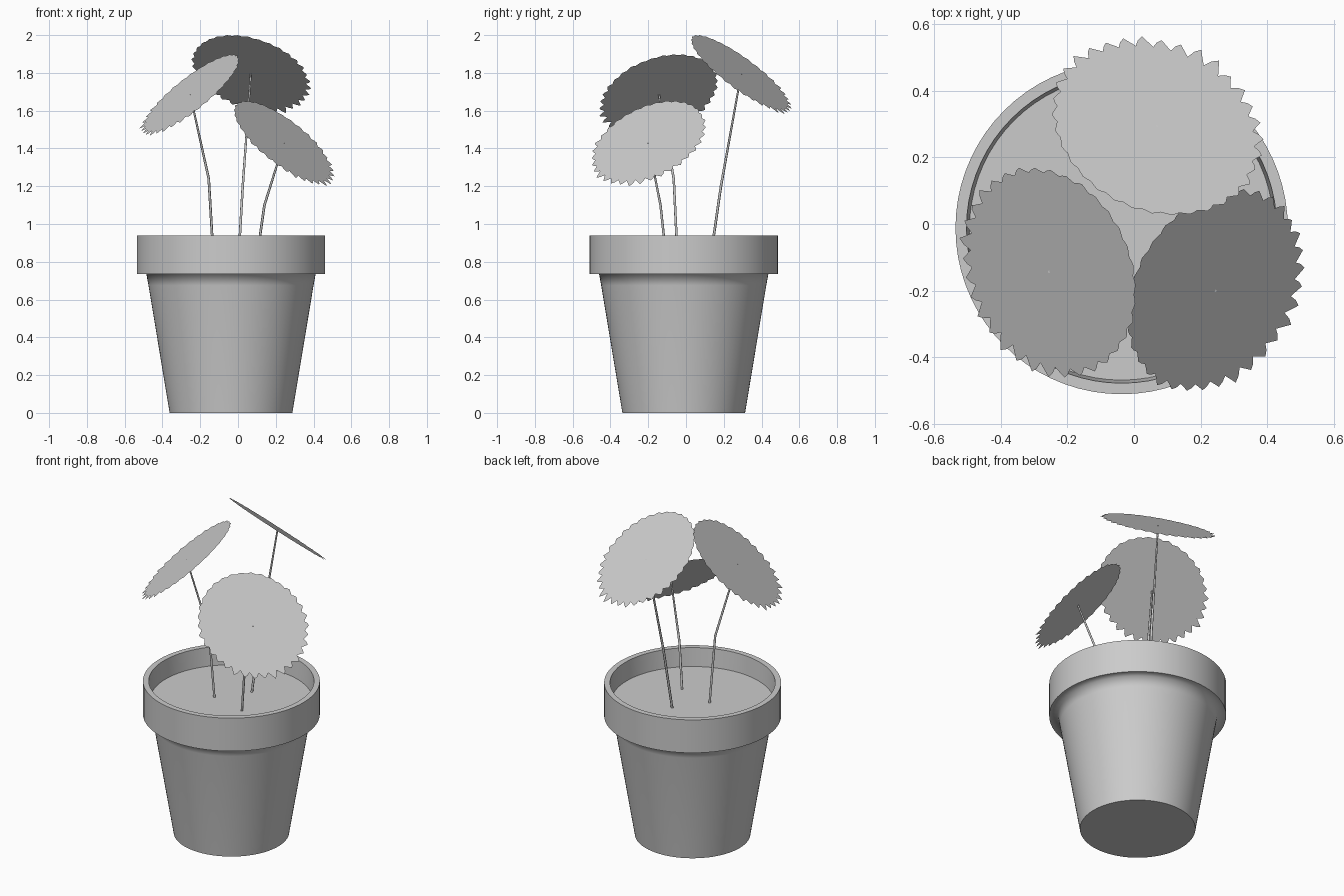
import bpy, bmesh, math, random
from mathutils import Vector

if "Cube" in bpy.data.objects:
    bpy.data.objects.remove(bpy.data.objects["Cube"])

random.seed(4)
CX, CY = -0.037, -0.012      # pot axis
SOIL_Z = 0.827


def add_object(name, bm, smooth=None):
    bmesh.ops.recalc_face_normals(bm, faces=bm.faces)
    mesh = bpy.data.meshes.new(name)
    bm.to_mesh(mesh)
    bm.free()
    ob = bpy.data.objects.new(name, mesh)
    bpy.context.collection.objects.link(ob)
    if smooth:
        bpy.ops.object.select_all(action='DESELECT')
        ob.select_set(True)
        bpy.context.view_layer.objects.active = ob
        bpy.ops.object.shade_smooth_by_angle(angle=math.radians(smooth))
    return ob


# Pot: lathed tapered body with an overhanging rim
profile = [(0, 0), (0.325, 0), (0.3255, 0.004), (0.437, 0.675), (0.448, 0.735),
           (0.498, 0.735), (0.498, 0.94), (0.465, 0.94), (0.455, SOIL_Z - 0.01)]
bm = bmesh.new()
verts = [bm.verts.new((r, 0, z)) for r, z in profile]
edges = [bm.edges.new(p) for p in zip(verts, verts[1:])]
bmesh.ops.spin(bm, geom=verts + edges, cent=(0, 0, 0), axis=(0, 0, 1),
               angle=2 * math.pi, steps=72, use_duplicate=False)
bmesh.ops.remove_doubles(bm, verts=bm.verts, dist=0.0005)
pot = add_object("pot", bm, 82)
pot.location = (CX, CY, 0)

# Soil: flat disc inside the rim
bm = bmesh.new()
bmesh.ops.create_circle(bm, cap_ends=True, radius=0.457, segments=72)
soil = add_object("soil", bm)
soil.location = (CX, CY, SOIL_Z)


def make_leaf(name, centre, heading, tilt):
    """Flat round leaf; the teeth grow deeper toward the drooping outer side."""
    h, t = math.radians(heading), math.radians(tilt)
    u = Vector((math.cos(h) * math.cos(t), math.sin(h) * math.cos(t), -math.sin(t)))
    v = Vector((-math.sin(h), math.cos(h), 0))
    c = Vector(centre)
    bm = bmesh.new()
    rim, teeth = [], 34
    for i in range(teeth):
        jitter = random.uniform(0.7, 1.2)
        for frac, rise in ((0, 0), (0.3, 0.5), (0.55, 1), (0.8, 0.6)):
            a = 2 * math.pi * (i + frac) / teeth
            depth = (0.008 + 0.034 * ((1 + math.cos(a)) / 2) ** 1.3) * jitter
            r = 0.306 - 0.012 * math.cos(a) + depth * rise
            rim.append(bm.verts.new(c + u * r * math.cos(a) + v * r * math.sin(a)))
    hub = bm.verts.new(c)
    for p, q in zip(rim, rim[1:] + rim[:1]):
        bm.faces.new((hub, p, q))
    return add_object(name, bm)


def make_stem(name, points):
    curve = bpy.data.curves.new(name, 'CURVE')
    curve.dimensions = '3D'
    curve.bevel_depth = 0.007
    curve.bevel_resolution = 1
    curve.use_fill_caps = True
    spline = curve.splines.new('POLY')
    spline.points.add(len(points) - 1)
    for p, co in zip(spline.points, points):
        p.co = (*co, 1)
    spline.points[-1].radius = 0.7
    ob = bpy.data.objects.new(name, curve)
    bpy.context.collection.objects.link(ob)


# Three leaves, each on a slightly bent stem: leaf centre, heading, tilt, stem base and knee
plants = [
    ("back", (0.068, 0.292, 1.795), 66, 39, [(0.003, 0.13, 0.82), (0.025, 0.185, 1.2)]),
    ("left", (-0.253, -0.143, 1.685), 204, 41, [(-0.13, -0.045, 0.82), (-0.155, -0.065, 1.24)]),
    ("right", (0.243, -0.2, 1.43), -32, 43, [(0.1, -0.105, 0.82), (0.14, -0.135, 1.1)]),
]
for side, centre, heading, tilt, stem in plants:
    make_leaf(side + "_leaf", centre, heading, tilt)
    make_stem(side + "_stem", stem + [centre])
